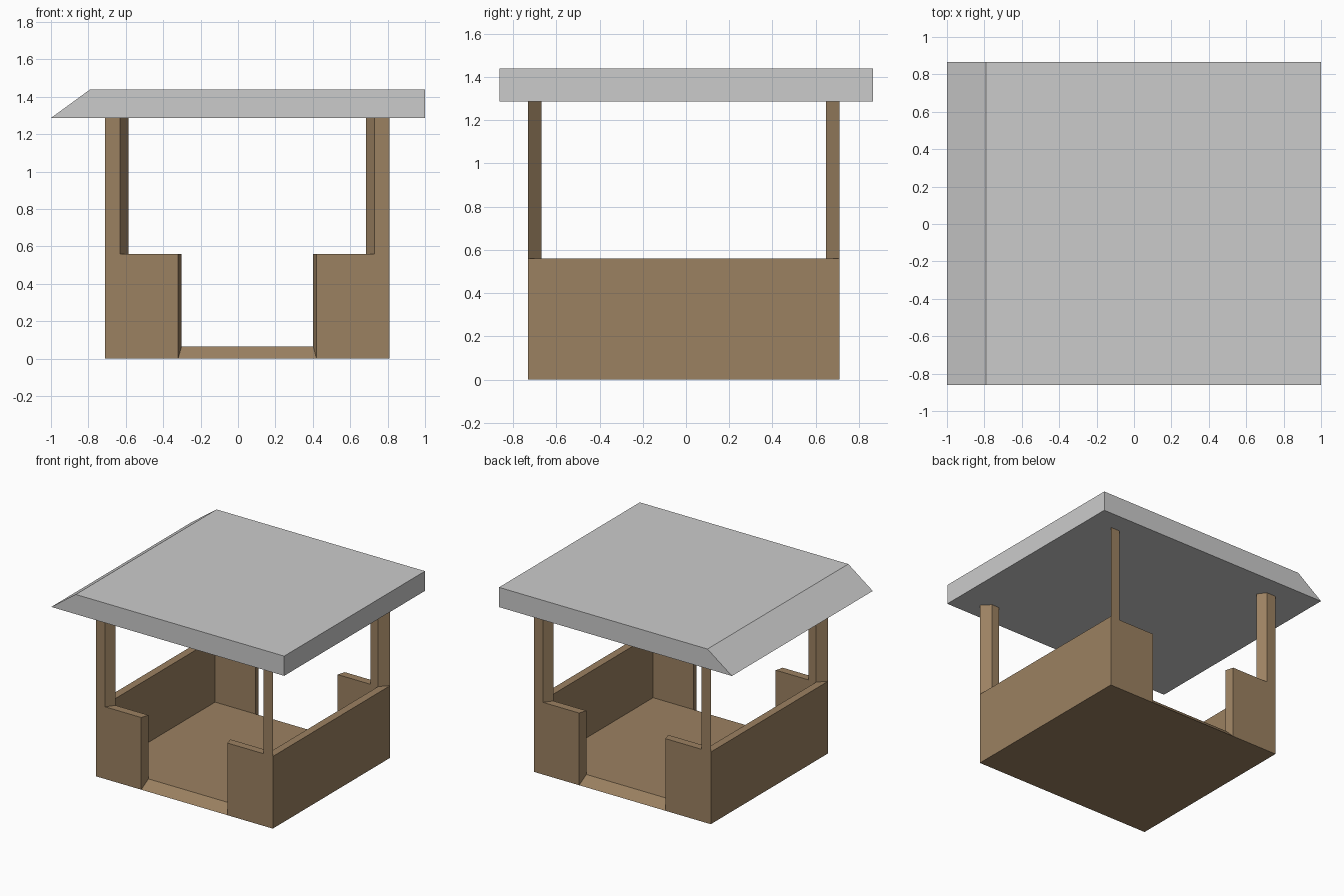
import bpy, bmesh

if "Cube" in bpy.data.objects:
    bpy.data.objects.remove(bpy.data.objects["Cube"])

CENTRE = (0.05, -0.01, 0)
WALL_H, FLOOR_H, ROOF_Z = 0.56, 0.065, 1.287
OX, OY, IX, IY = 0.76, 0.72, 0.70, 0.658   # outer / inner half sizes

wood = bpy.data.materials.new("wood")
wood.diffuse_color = (0.33, 0.22, 0.12, 1)
wood.use_nodes = True
wood.node_tree.nodes["Principled BSDF"].inputs["Base Color"].default_value = wood.diffuse_color


def loft(name, lower, upper, caps=(True, True), mirror=None, mat=None, loc=(0, 0, 0)):
    """Solid between two matching 3D outlines, optionally mirrored about its origin."""
    bm = bmesh.new()
    a = [bm.verts.new(p) for p in lower]
    b = [bm.verts.new(p) for p in upper]
    n = len(a)
    for i in range(n):
        j = (i + 1) % n
        bm.faces.new((a[i], a[j], b[j], b[i]))
    # caps are always made so normals can be solved, then unwanted ones removed
    ends = [bm.faces.new(a[::-1]), bm.faces.new(b)]
    bmesh.ops.recalc_face_normals(bm, faces=bm.faces[:])
    unwanted = [f for f, keep in zip(ends, caps) if not keep]
    if unwanted:
        bmesh.ops.delete(bm, geom=unwanted, context='FACES_ONLY')
    me = bpy.data.meshes.new(name)
    bm.to_mesh(me)
    bm.free()
    ob = bpy.data.objects.new(name, me)
    ob.location = loc
    bpy.context.collection.objects.link(ob)
    if mat:
        me.materials.append(mat)
    if mirror:
        mod = ob.modifiers.new("Mirror", 'MIRROR')
        mod.use_axis = mirror
        mod.use_mirror_merge = False
    return ob


def at(outline, z):
    return [(x, y, z) for x, y in outline]


def rect(x, y):
    return [(-x, -y), (x, -y), (x, y), (-x, y)]


# Floor slab whose edges slope up to the inside level
loft("floor", at(rect(OX, OY), 0), at(rect(IX, IY), FLOOR_H), mat=wood, loc=CENTRE)

# Side walls with mitred ends
side = [(OX, -OY), (OX, OY), (IX, IY), (IX, -IY)]
loft("side_walls", at(side, 0), at(side, WALL_H), (False, True),
     (True, False, False), wood, CENTRE)

# Short walls either side of the front and back openings, with splayed jambs
short = [(0.37, -OY), (OX, -OY), (IX, -IY), (0.352, -IY)]
loft("end_walls", at(short, 0), at(short, WALL_H), (False, True),
     (True, True, False), wood, CENTRE)

# Corner posts following the mitre
post = [(0.68, -OY), (OX, -OY), (IX, -IY), (0.635, -IY)]
loft("corner_posts", at(post, WALL_H), at(post, ROOF_Z), (False, False),
     (True, True, False), wood, CENTRE)

# Roof slab with one bevelled side
profile = [(-1, ROOF_Z), (1, ROOF_Z), (1, 1.44), (-0.79, 1.44)]
loft("roof", [(x, -0.862, z) for x, z in profile], [(x, 0.865, z) for x, z in profile])
